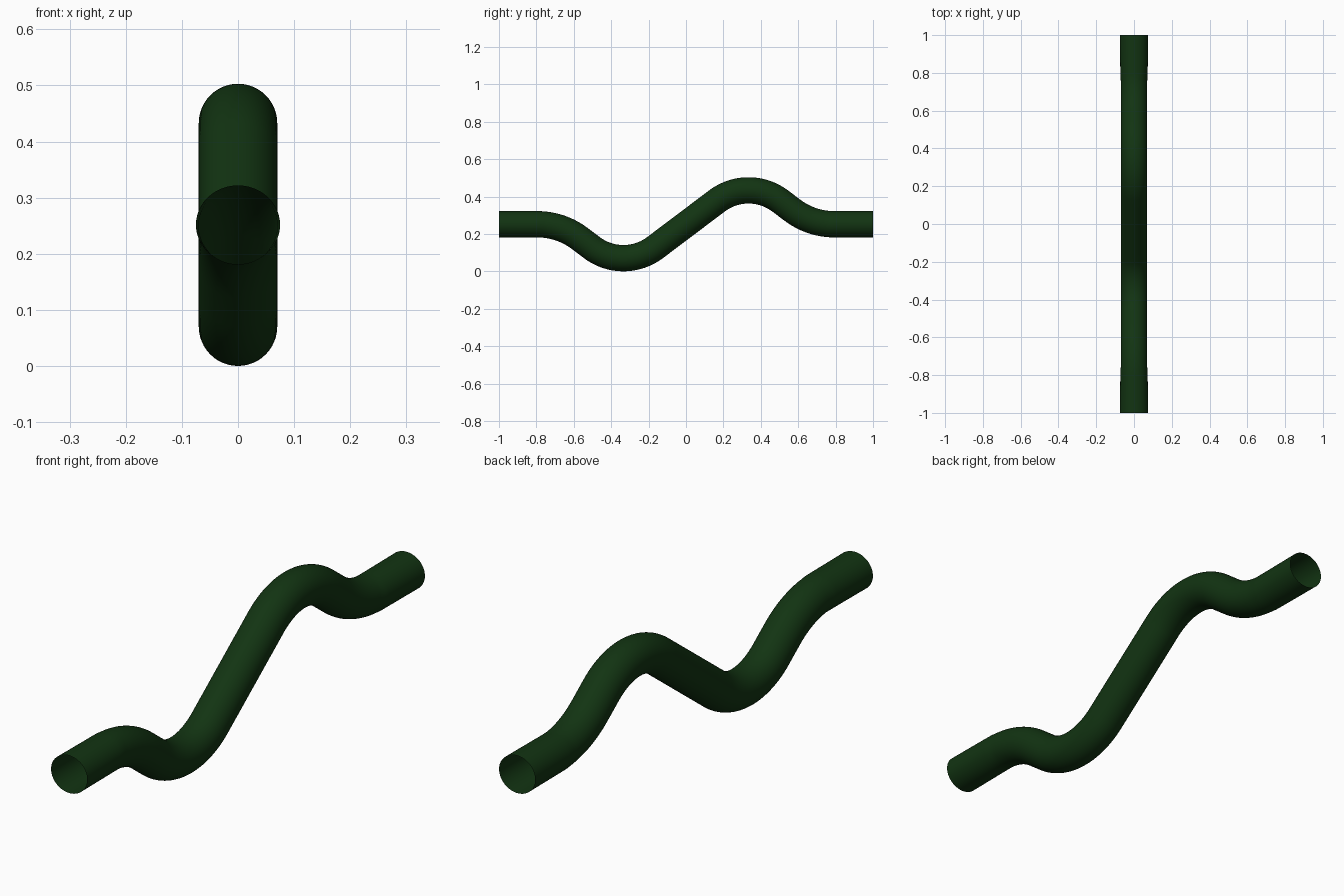
import bpy, bmesh, math

if "Cube" in bpy.data.objects:
    bpy.data.objects.remove(bpy.data.objects["Cube"])

SIDES = 48
MID_Z = 0.2525
R_BEND = 0.281      # radius of the crest and trough bends
R_EASE = 0.374      # radius of the bends next to the straight ends
ANGLE = math.radians(37)


# Half of the centre line, walked from the middle towards +y: (y, z, heading)
def half_path():
    y, z, a = 0.0, MID_Z, ANGLE
    pts = [(y, z, a)]

    def straight(length, n):
        nonlocal y, z
        for _ in range(n):
            y += math.cos(a) * length / n
            z += math.sin(a) * length / n
            pts.append((y, z, a))

    def bend(radius, turn, n):
        nonlocal y, z, a
        step = turn / n
        chord = 2 * radius * math.sin(abs(step) / 2)
        for _ in range(n):
            y += math.cos(a + step / 2) * chord
            z += math.sin(a + step / 2) * chord
            a += step
            pts.append((y, z, a))

    straight(0.207, 4)
    bend(R_BEND, -ANGLE, 14)
    bend(R_BEND, -ANGLE, 14)
    straight(0.082, 2)
    bend(R_EASE, ANGLE, 14)
    straight(1.0 - y, 8)
    return pts


# Mirror the half path through the middle point
half = half_path()
path = [(-y, 2 * MID_Z - z, a) for y, z, a in reversed(half[1:])] + half


# The straight ends are slightly wider sideways
def half_width(y):
    d = abs(y)
    if d < 0.775:
        return 0.070
    return 0.072 + 0.003 * (d - 0.775) / 0.225


# Open-ended tube swept along the path
bm = bmesh.new()
rings = []
for y, z, a in path:
    ring = []
    for i in range(SIDES):
        t = 2 * math.pi * i / SIDES
        u = 0.0703 * math.sin(t)
        ring.append(bm.verts.new((half_width(y) * math.cos(t),
                                  y - u * math.sin(a),
                                  z + u * math.cos(a))))
    rings.append(ring)
for r0, r1 in zip(rings, rings[1:]):
    for i in range(SIDES):
        j = (i + 1) % SIDES
        bm.faces.new((r0[i], r1[i], r1[j], r0[j]))
bmesh.ops.recalc_face_normals(bm, faces=bm.faces)

# Make sure the normals face outwards
bm.faces.ensure_lookup_table()
f = bm.faces[SIDES // 4]
if f.normal.z < 0:
    bmesh.ops.reverse_faces(bm, faces=bm.faces)

# Rest the lowest point on the ground
low = min(v.co.z for v in bm.verts)
for v in bm.verts:
    v.co.z -= low
    f = None

mesh = bpy.data.meshes.new("wavy_pipe")
bm.to_mesh(mesh)
bm.free()
mesh.shade_smooth()

mat = bpy.data.materials.new("dark green")
mat.diffuse_color = (0.006, 0.034, 0.006, 1.0)
mat.use_nodes = True
mat.node_tree.nodes["Principled BSDF"].inputs["Base Color"].default_value = mat.diffuse_color
mesh.materials.append(mat)

pipe = bpy.data.objects.new("wavy_pipe", mesh)
bpy.context.collection.objects.link(pipe)
